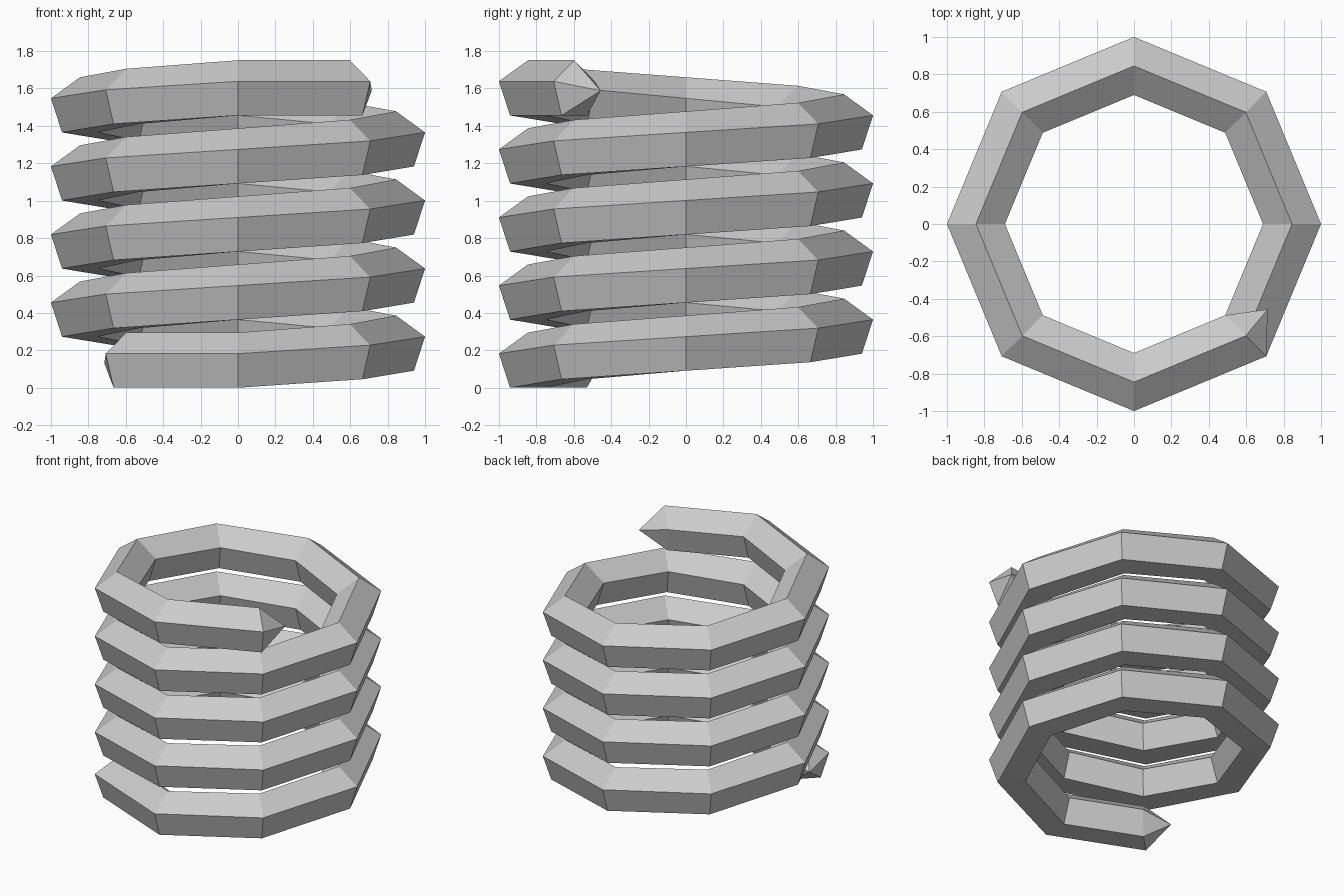
import bpy, bmesh
from math import sin, cos, tau

cube = bpy.data.objects.get("Cube")
if cube:
    bpy.data.objects.remove(cube, do_unlink=True)

STEPS = 8            # segments per turn
TURNS = 4
COIL_R = 0.845       # centre-line radius
WIRE_R = 0.163       # pentagon radius
PITCH = 0.364
BASE = 0.132         # centre height of the lowest ring

mat = bpy.data.materials.new("plain grey")
mat.use_nodes = True
mat.diffuse_color = (0.6, 0.6, 0.6, 1)
mat.node_tree.nodes["Principled BSDF"].inputs["Base Color"].default_value = (0.6, 0.6, 0.6, 1)

bm = bmesh.new()


def ring(angle, z):
    """Upright pentagon in the radial plane, apex up."""
    verts = []
    for i in range(5):
        a = tau * i / 5
        r = COIL_R + WIRE_R * sin(a)
        verts.append(bm.verts.new((r * cos(angle), r * sin(angle), z + WIRE_R * cos(a))))
    return verts


def cap(loop, tip):
    """Pointed wire end."""
    point = bm.verts.new(tip)
    for i in range(5):
        bm.faces.new((loop[i], loop[(i + 1) % 5], point))


# Coil: the first and last segments lie flat
count = STEPS * TURNS
rings = []
for k in range(-1, count + 2):
    level = min(max(k, 0), count)
    rings.append(ring(tau * (k / STEPS - 0.25), BASE + PITCH * level / STEPS))
for a, b in zip(rings, rings[1:]):
    for i in range(5):
        j = (i + 1) % 5
        bm.faces.new((a[i], a[j], b[j], b[i]))

# Pointed ends
cap(rings[0], (-0.715, -0.456, BASE))
cap(rings[-1], (0.715, -0.456, BASE + PITCH * TURNS))
bmesh.ops.recalc_face_normals(bm, faces=bm.faces)

mesh = bpy.data.meshes.new("coil_spring")
bm.to_mesh(mesh)
bm.free()
mesh.materials.append(mat)
spring = bpy.data.objects.new("coil_spring", mesh)
bpy.context.collection.objects.link(spring)
